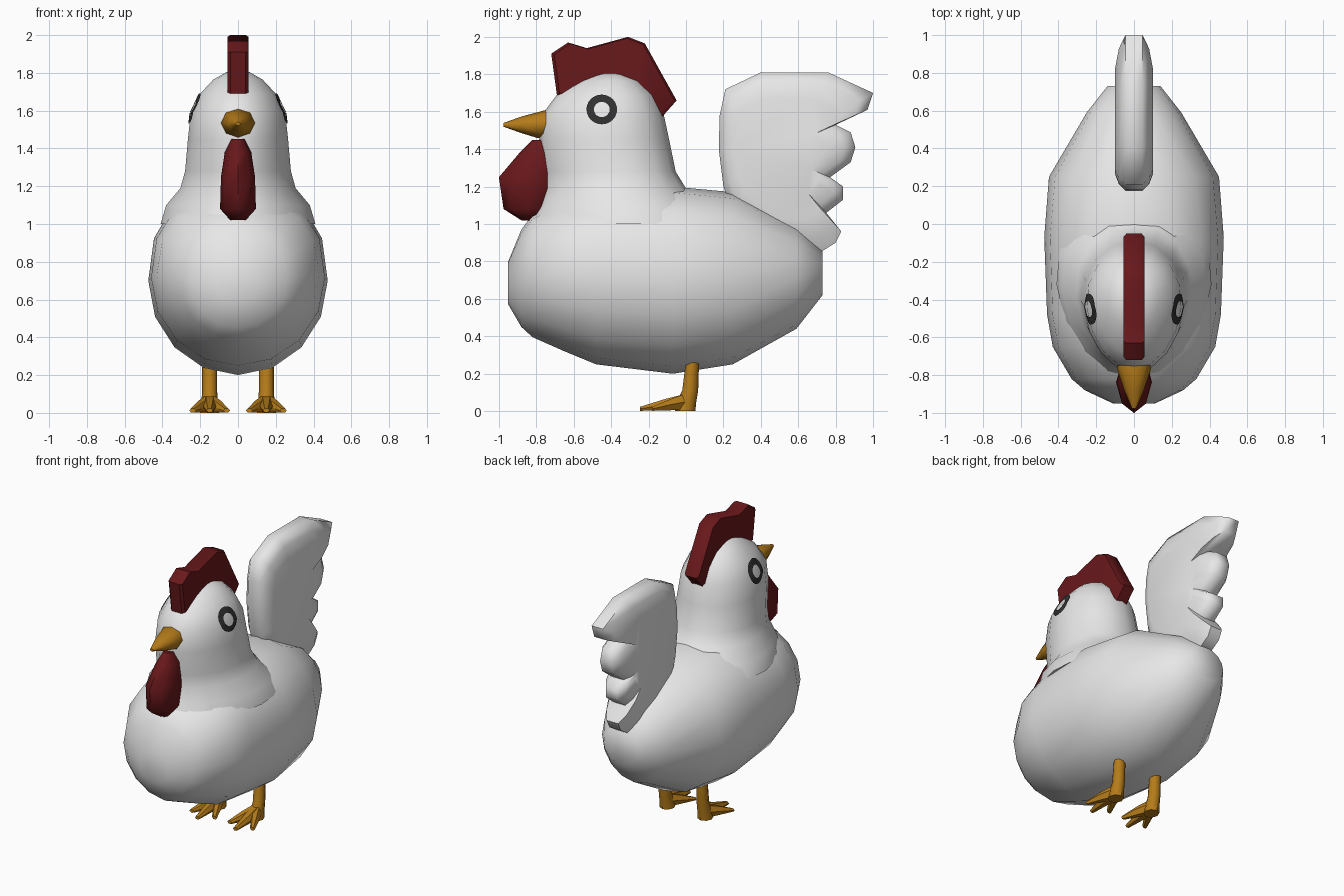
import bpy, bmesh, math
from mathutils import Vector
from mathutils.bvhtree import BVHTree

if "Cube" in bpy.data.objects:
    bpy.data.objects.remove(bpy.data.objects["Cube"])


def material(name, rgb):
    m = bpy.data.materials.new(name)
    m.diffuse_color = (*rgb, 1)
    m.use_nodes = True
    m.node_tree.nodes["Principled BSDF"].inputs["Base Color"].default_value = m.diffuse_color
    return m


WHITE = material("white feathers", (0.8, 0.8, 0.8))
RED = material("dark red", (0.14, 0.009, 0.011))
ORANGE = material("orange", (0.46, 0.2, 0.01))
BLACK = material("eye black", (0.03, 0.03, 0.03))


def finish(name, bm, mat, angle=60):
    bmesh.ops.recalc_face_normals(bm, faces=bm.faces[:])
    me = bpy.data.meshes.new(name)
    bm.to_mesh(me)
    bm.free()
    me.materials.append(mat)
    ob = bpy.data.objects.new(name, me)
    bpy.context.collection.objects.link(ob)
    bpy.ops.object.select_all(action='DESELECT')
    ob.select_set(True)
    bpy.context.view_layer.objects.active = ob
    bpy.ops.object.shade_smooth_by_angle(angle=math.radians(angle))
    return ob


def skin(bm, rings, caps=True):
    """Bridge closed rings of points, one after another."""
    vs = [[bm.verts.new(p) for p in r] for r in rings]
    n = len(vs[0])
    for a, b in zip(vs, vs[1:]):
        for i in range(n):
            j = (i + 1) % n
            bm.faces.new((a[i], a[j], b[j], b[i]))
    if caps:
        bm.faces.new(vs[0][::-1])
        bm.faces.new(vs[-1])


def circle(n, power=2.0):
    """Unit ring; a power above 2 squares off the upper half."""
    pts = []
    for i in range(n):
        t = 2 * math.pi * i / n
        c, s = math.cos(t), math.sin(t)
        e = 2 / power if s > 0 else 1
        pts.append((math.copysign(abs(c) ** e, c), math.copysign(abs(s) ** e, s)))
    return pts


def z_loft(bm, rows, n, x=0, taper=0):
    """Rows of (z, front y, back y, half width); taper narrows the front."""
    skin(bm, [[(x + w * c * (1 + taper * s), (f + b) / 2 + (b - f) / 2 * s, z)
               for c, s in circle(n)] for z, f, b, w in rows])


def plate(name, outline, rings, centre, mat, angle):
    """Side outline given a rounded thickness: rings of (x, scale)."""
    cy, cz = centre
    bm = bmesh.new()
    skin(bm, [[(x, cy + (y - cy) * k, cz + (z - cz) * k) for y, z in outline]
              for x, k in rings])
    return finish(name, bm, mat, angle)


# Body: sections along y of (y, bottom, top, half width, squareness)
sections = [(-0.95, 0.57, 0.80, 0.11, 2), (-0.88, 0.45, 0.97, 0.26, 2),
            (-0.82, 0.395, 1.05, 0.33, 2.1), (-0.65, 0.32, 1.14, 0.43, 2.3),
            (-0.48, 0.25, 1.18, 0.46, 2.4), (-0.07, 0.20, 1.20, 0.475, 2.4),
            (0.25, 0.25, 1.17, 0.45, 2.1), (0.59, 0.44, 0.99, 0.25, 2),
            (0.73, 0.62, 0.86, 0.14, 2)]
bm = bmesh.new()
skin(bm, [[(w * c, y, (lo + hi) / 2 + (hi - lo) / 2 * s) for c, s in circle(16, p)]
          for y, lo, hi, w, p in sections])
finish("body", bm, WHITE)

# Head and neck
bm = bmesh.new()
z_loft(bm, [(1.00, -0.84, 0.20, 0.41), (1.10, -0.79, 0.10, 0.38),
            (1.19, -0.76, 0.00, 0.305), (1.28, -0.76, -0.055, 0.28),
            (1.45, -0.785, -0.09, 0.265), (1.59, -0.765, -0.12, 0.25),
            (1.69, -0.69, -0.17, 0.20), (1.765, -0.57, -0.25, 0.13),
            (1.805, -0.48, -0.34, 0.06)], 16, taper=0.1)
surface = BVHTree.FromBMesh(bm)
finish("head", bm, WHITE)

# Eye rings, laid onto the head
for side in (1, -1):
    bm = bmesh.new()
    rings = []
    for r in (0.042, 0.055, 0.068, 0.082):
        ring = []
        for i in range(24):
            t = 2 * math.pi * i / 24
            y, z = -0.45 + r * math.cos(t), 1.61 + r * 0.97 * math.sin(t)
            hit = surface.ray_cast(Vector((side, y, z)), Vector((-side, 0, 0)))[0]
            ring.append((hit.x + side * 0.007, y, z + 0.002))
        rings.append(ring)
    skin(bm, rings, caps=False)
    ob = finish("left_eye" if side > 0 else "right_eye", bm, BLACK)
    if sum(p.normal.x for p in ob.data.polygons) * side < 0:
        ob.data.flip_normals()

# Tail fan with scalloped rear edge
tail = [(0.25, 1.05), (0.2, 1.2), (0.175, 1.4), (0.18, 1.58), (0.21, 1.72),
        (0.4, 1.81), (0.76, 1.81), (1.0, 1.70), (0.97, 1.61), (0.80, 1.53),
        (0.88, 1.49), (0.905, 1.41), (0.88, 1.33), (0.77, 1.25), (0.84, 1.2),
        (0.84, 1.13), (0.75, 1.06), (0.83, 0.96), (0.80, 0.90), (0.72, 0.85),
        (0.5, 0.87)]
plate("tail", tail, [(-0.10, 0.68), (-0.08, 0.87), (-0.045, 1), (0.045, 1),
                     (0.08, 0.87), (0.10, 0.68)], (0.45, 1.38), WHITE, 60)

# Comb
comb = [(-0.69, 1.69), (-0.72, 1.91), (-0.63, 1.97), (-0.53, 1.94), (-0.31, 2.0),
        (-0.22, 1.965), (-0.05, 1.66), (-0.13, 1.57), (-0.25, 1.70), (-0.42, 1.74),
        (-0.58, 1.70)]
plate("comb", comb, [(-0.055, 0.95), (-0.04, 1), (0.04, 1), (0.055, 0.95)],
      (-0.40, 1.84), RED, 40)

# Wattle
bm = bmesh.new()
z_loft(bm, [(1.02, -0.88, -0.82, 0.04), (1.08, -0.975, -0.70, 0.095),
            (1.25, -1.0, -0.66, 0.09), (1.38, -0.89, -0.66, 0.07),
            (1.45, -0.82, -0.74, 0.035)], 8)
finish("wattle", bm, RED, 50)

# Beak
bm = bmesh.new()
skin(bm, [[(r * c, y + slant * s, z + 0.85 * r * s) for c, s in circle(8)]
          for y, z, r, slant in ((-0.70, 1.535, 0.075, 0.02), (-0.765, 1.535, 0.09, 0.025),
                                 (-0.88, 1.53, 0.052, 0), (-0.975, 1.53, 0.012, 0))])
finish("beak", bm, ORANGE, 50)

# Legs, each with three toes
for side, label in ((1, "left"), (-1, "right")):
    x = 0.15 * side
    bm = bmesh.new()
    z_loft(bm, [(0, -0.06, 0.05, 0.05), (0.05, -0.05, 0.055, 0.045),
                (0.11, -0.02, 0.065, 0.04), (0.27, 0.0, 0.07, 0.04)], 8, x)
    for dx, tip in ((-0.09, -0.18), (0, -0.245), (0.09, -0.18)):
        skin(bm, [[(x + dx * k + w * c, y, h / 2 + h / 2 * s) for c, s in circle(6)]
                  for k, y, w, h in ((0, 0.0, 0.04, 0.10), (0.45, tip * 0.45, 0.035, 0.07),
                                     (1, tip, 0.018, 0.025))])
    finish(label + "_leg", bm, ORANGE, 50)
